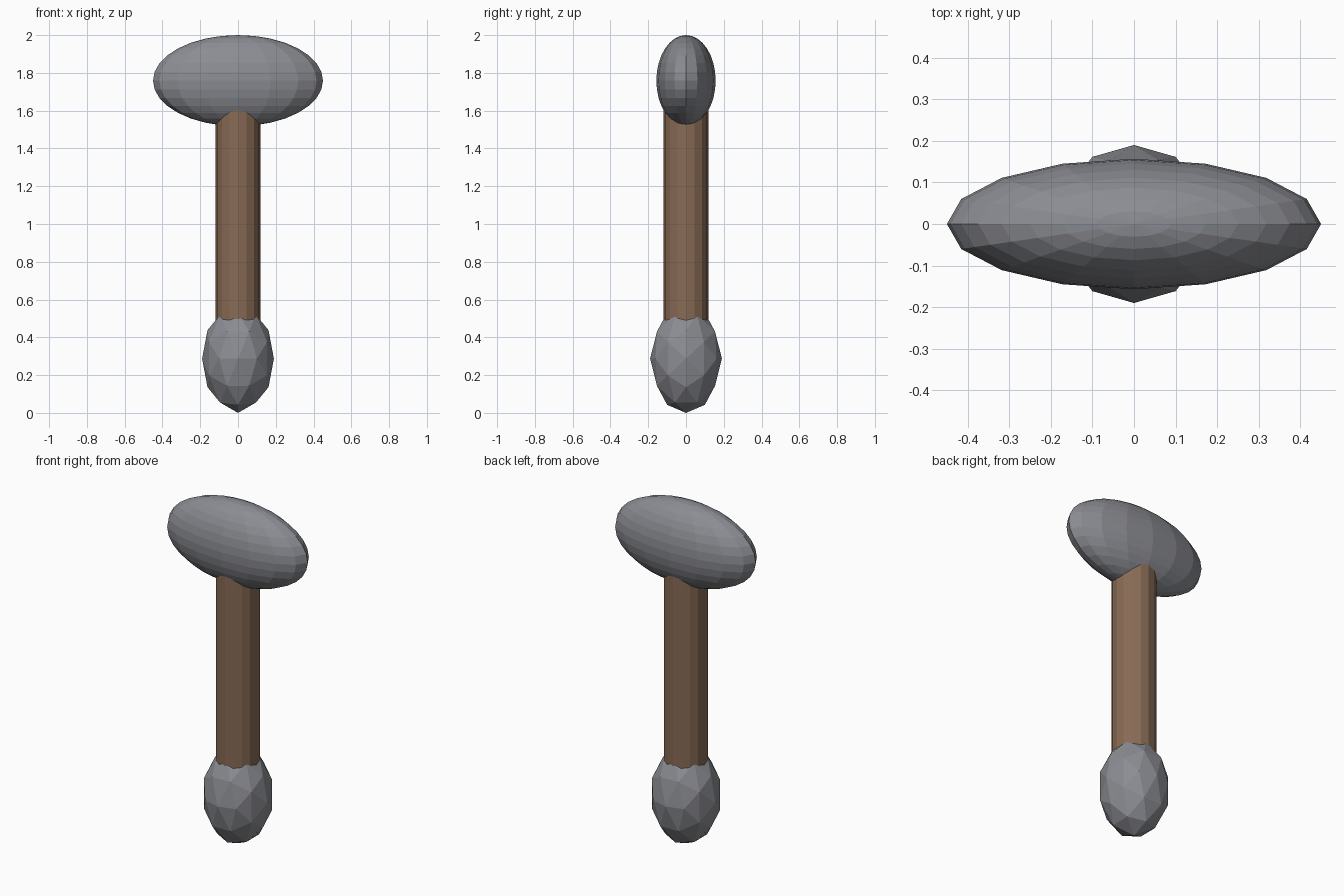
import bpy
import bmesh
from mathutils import Vector, Matrix

cube = bpy.data.objects.get("Cube")
if cube:
    bpy.data.objects.remove(cube, do_unlink=True)


def material(name, rgb):
    mat = bpy.data.materials.new(name)
    mat.use_nodes = True
    color = (*rgb, 1.0)
    mat.diffuse_color = color
    mat.node_tree.nodes["Principled BSDF"].inputs["Base Color"].default_value = color
    return mat


def finish(name, bm, mat, scale, location):
    """Stretch the unit shape, place it and link it as a flat-shaded object."""
    bmesh.ops.scale(bm, vec=scale, verts=bm.verts)
    bmesh.ops.recalc_face_normals(bm, faces=bm.faces)
    mesh = bpy.data.meshes.new(name)
    bm.to_mesh(mesh)
    bm.free()
    mesh.materials.append(mat)
    obj = bpy.data.objects.new(name, mesh)
    obj.location = location
    bpy.context.collection.objects.link(obj)
    return obj


stone = material("grey stone", (0.26, 0.265, 0.29))
wood = material("brown wood", (0.245, 0.147, 0.09))

# Head: wide flattened ellipsoid
bm = bmesh.new()
bmesh.ops.create_uvsphere(bm, u_segments=16, v_segments=16, radius=1)
finish("head", bm, stone, (0.45, 0.157, 0.241), (0, 0, 1.759))

# Handle: straight shaft with its ends sunk into the head and the pommel
bm = bmesh.new()
bmesh.ops.create_cone(bm, cap_ends=True, segments=16, radius1=1, radius2=1, depth=1)
finish("handle", bm, wood, (0.119, 0.119, 1.3), (0, 0, 1.05))

# Pommel: axis-aligned icosahedron, subdivided once onto the sphere
golden = (1 + 5 ** 0.5) / 2
corners = []
for a in (-1, 1):
    for b in (-golden, golden):
        corners += [Vector((a, b, 0)), Vector((0, a, b)), Vector((b, 0, a))]
points = list(corners)
for i, p in enumerate(corners):
    for q in corners[:i]:
        if (p - q).length < 2.1:
            points.append(p + q)
bm = bmesh.new()
for p in points:
    bm.verts.new(p.normalized())
bmesh.ops.convex_hull(bm, input=bm.verts)
finish("pommel", bm, stone, (0.19, 0.19, 0.287), (0, 0, 0.287))
